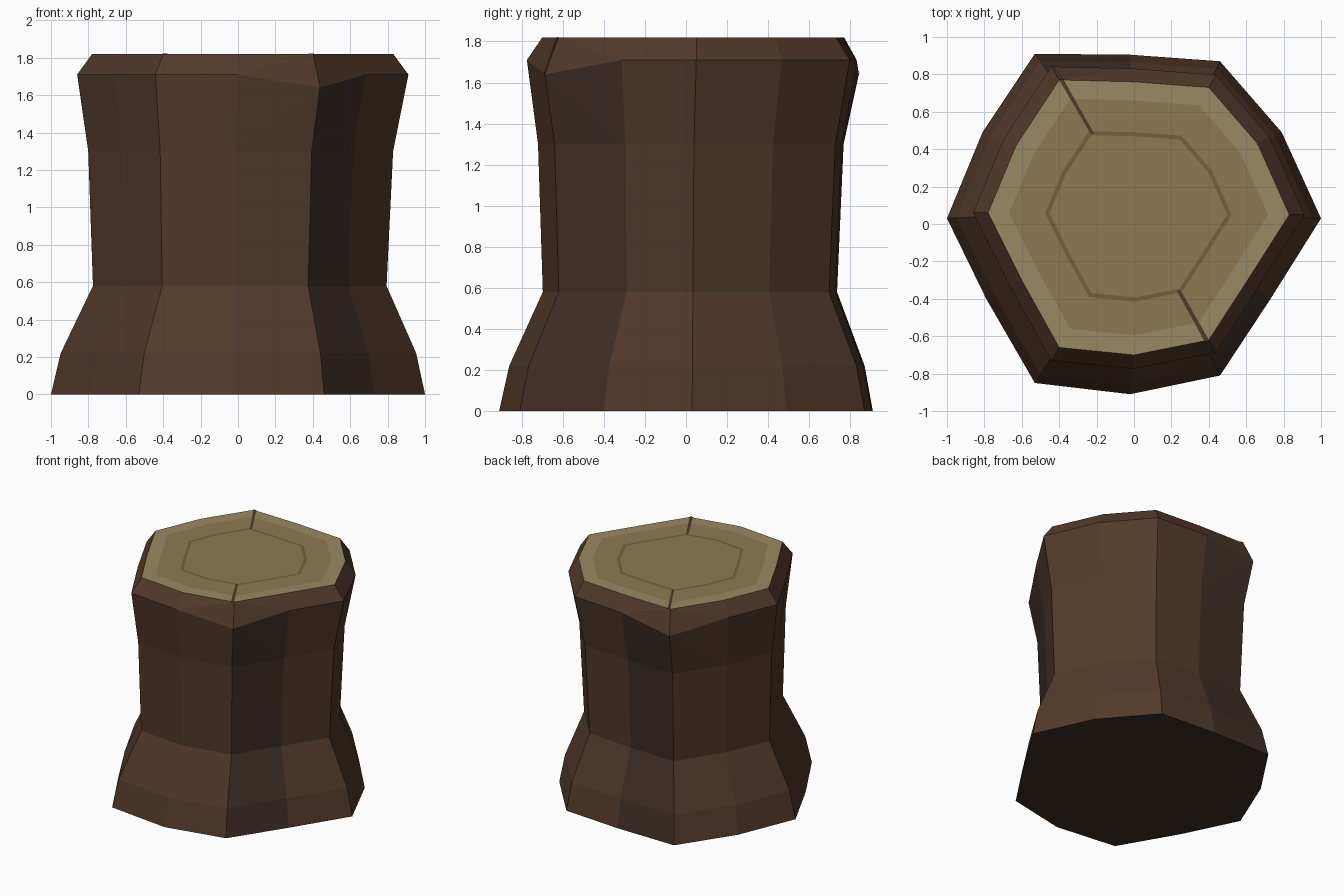
import bpy
from mathutils import Vector

if "Cube" in bpy.data.objects:
    bpy.data.objects.remove(bpy.data.objects["Cube"])

# Outlines of the cut top and of the flared foot (12 sides, counter-clockwise)
TOP = [Vector(p) for p in [
    (.83, .05), (.66, .43), (.40, .73), (0, .76), (-.40, .77), (-.63, .42),
    (-.78, .06), (-.60, -.30), (-.40, -.66), (0, -.70), (.40, -.62), (.62, -.28)]]
FOOT = [Vector(p) for p in [
    (1, .03), (.79, .49), (.46, .87), (-.02, .905), (-.53, .91), (-.81, .49),
    (-1, .03), (-.79, -.40), (-.53, -.85), (-.02, -.91), (.46, -.81), (.73, -.40)]]
CENTRE = Vector((.02, .05))
N, H = 12, 1.82
SPLITS = (4, 10)  # corners where the cracks run over the rim


def material(name, rgb):
    m = bpy.data.materials.new(name)
    m.diffuse_color = (*rgb, 1)
    m.use_nodes = True
    m.node_tree.nodes["Principled BSDF"].inputs["Base Color"].default_value = m.diffuse_color
    return m


def build(name, verts, faces, mats, indices=None):
    me = bpy.data.meshes.new(name)
    me.from_pydata([tuple(v) for v in verts], [], faces)
    for m in mats:
        me.materials.append(m)
    if indices:
        me.polygons.foreach_set("material_index", indices)
    ob = bpy.data.objects.new(name, me)
    bpy.context.collection.objects.link(ob)
    return ob


def scaled(s):
    return [CENTRE + (p - CENTRE) * s for p in TOP]


def lerp(a, b, t):
    return [p.lerp(q, t) for p, q in zip(a, b)]


bark = material("bark", (.085, .042, .023))
dark_bark = material("dark bark", (.050, .028, .020))
sapwood = material("sapwood", (.32, .25, .125))
heartwood = material("heartwood", (.27, .195, .085))
ring_line = material("growth ring", (.18, .115, .05))
crack_mat = material("crack", (.085, .042, .023))

# Trunk: foot, flare, waist, upper waist, rim and cut edge
rim = scaled(1.1)
waist = [p * .975 - Vector((.015, .015)) for p in TOP]
levels = [(FOOT, 0), (lerp(FOOT, waist, .23), .22), (waist, .58),
          (lerp(waist, rim, .3), 1.3), (rim, 1.71), (TOP, H)]
verts = [Vector((p.x, p.y, z)) for ring, z in levels for p in ring]
for i in SPLITS:
    verts[4 * N + i].z = 1.64
faces, idx = [list(range(N))[::-1]], [1]
for r in range(len(levels) - 1):
    for i in range(N):
        a, b, j = r * N, (r + 1) * N, (i + 1) % N
        quad = [a + i, a + j, b + j, b + i]
        # split the bent rim quads so every facet stays flat
        if j in SPLITS and r in (3, 4):
            parts = [[quad[0], quad[1], quad[2]], [quad[0], quad[2], quad[3]]]
        elif i in SPLITS and r in (3, 4):
            parts = [[quad[0], quad[1], quad[3]], [quad[1], quad[2], quad[3]]]
        else:
            parts = [quad]
        faces += parts
        idx += [int(i in (3, 10) and r < 4)] * len(parts)
build("trunk", verts, faces, [bark, dark_bark], idx)

# Cut surface: flat concentric bands of wood
bands = [1, .86, .62, .59]
verts = [Vector((p.x, p.y, H)) for s in bands for p in scaled(s)]
faces, idx = [], []
for r in range(3):
    for i in range(N):
        j = (i + 1) % N
        faces.append([r * N + i, r * N + j, (r + 1) * N + j, (r + 1) * N + i])
        idx.append(r)
faces.append(list(range(3 * N, 4 * N)))
idx.append(1)
build("cut_surface", verts, faces, [sapwood, heartwood, ring_line], idx)

# Cracks: thin strips from the growth ring to the edge, then down the rim
for name, i in zip(("back_crack", "front_crack"), SPLITS):
    a, b = scaled(.6)[i], TOP[i]
    side = (TOP[i - 1] - b).normalized() * .025
    up = Vector((0, 0, H + .003))
    out = (b - CENTRE).normalized() * .004
    low = rim[i] + out
    pts = [a.to_3d() + up, b.to_3d() + up, (b + side).to_3d() + up,
           (a + side * .8).to_3d() + up,
           (b + out).to_3d() + up, (b + side + out).to_3d() + up,
           Vector((low.x, low.y, 1.64)),
           Vector((*(low + side * .4), 1.645))]
    build(name, pts, [[0, 1, 2, 3], [1, 4, 5, 2], [4, 6, 7, 5]], [crack_mat])
